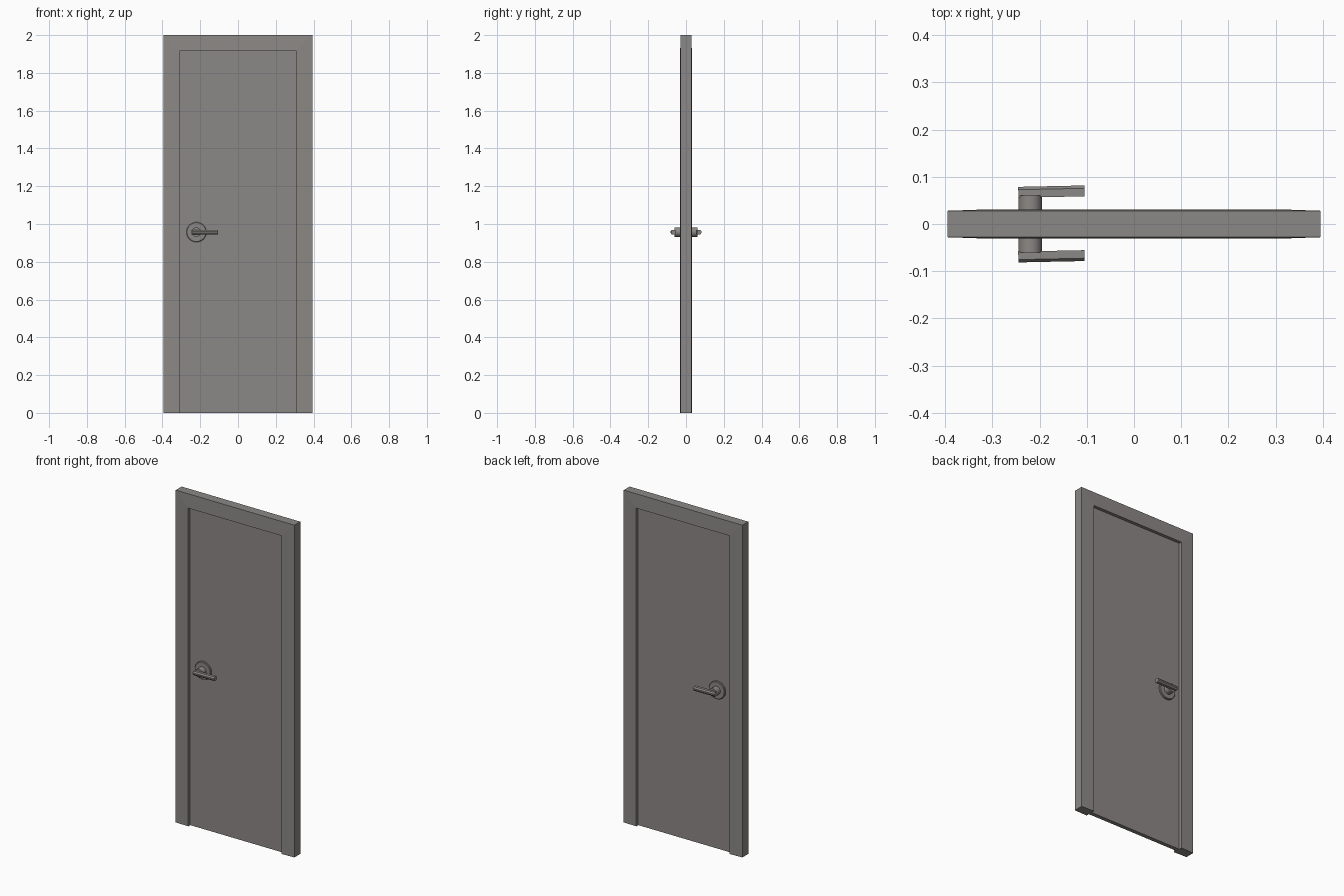
import bpy, bmesh, math
from mathutils import Matrix, Vector

if "Cube" in bpy.data.objects:
    bpy.data.objects.remove(bpy.data.objects["Cube"])

grey = bpy.data.materials.new("warm_grey")
grey.diffuse_color = (0.26, 0.246, 0.236, 1)
grey.use_nodes = True
grey.node_tree.nodes["Principled BSDF"].inputs["Base Color"].default_value = grey.diffuse_color

HALF_W, HEIGHT = 0.395, 2.0
OPEN_W, OPEN_H = 0.31, 1.915
LEAF_Y = 0.012
HANDLE_X, HANDLE_Z = -0.22, 0.957


def make_object(name, bm, smooth=False):
    bmesh.ops.recalc_face_normals(bm, faces=bm.faces)
    mesh = bpy.data.meshes.new(name)
    bm.to_mesh(mesh)
    bm.free()
    mesh.materials.append(grey)
    obj = bpy.data.objects.new(name, mesh)
    bpy.context.collection.objects.link(obj)
    if smooth:
        bpy.ops.object.select_all(action='DESELECT')
        obj.select_set(True)
        bpy.context.view_layer.objects.active = obj
        bpy.ops.object.shade_smooth_by_angle(angle=math.radians(30))
    return obj


def skin(bm, rings):
    """Join matching rings of points into a capped tube."""
    vs = [[bm.verts.new(p) for p in ring] for ring in rings]
    n = len(vs[0])
    for a, b in zip(vs, vs[1:]):
        for i in range(n):
            j = (i + 1) % n
            bm.faces.new((a[i], a[j], b[j], b[i]))
    bm.faces.new(vs[0])
    bm.faces.new(vs[-1])


# Door frame: mitred surround, slightly thicker at its inner edge
outer = [(-HALF_W, 0), (-HALF_W, HEIGHT), (HALF_W, HEIGHT), (HALF_W, 0)]
inner = [(-OPEN_W, 0), (-OPEN_W, OPEN_H), (OPEN_W, OPEN_H), (OPEN_W, 0)]
bm = bmesh.new()
skin(bm, [[(ox, -0.028, oz), (ox, 0.028, oz), (ix, 0.031, iz), (ix, -0.031, iz)]
          for (ox, oz), (ix, iz) in zip(outer, inner)])
make_object("door_frame", bm)

# Door leaf, recessed on both sides
bm = bmesh.new()
bmesh.ops.create_cube(bm, size=1, matrix=Matrix.Translation((0, 0, OPEN_H / 2))
                      @ Matrix.Diagonal((2 * OPEN_W, 2 * LEAF_Y, OPEN_H, 1)))
make_object("door_leaf", bm)


def turned(name, profile, side):
    """Round part around the handle axis from (radius, distance) pairs."""
    bm = bmesh.new()
    steps = [2 * math.pi * i / 32 for i in range(32)]
    skin(bm, [[(HANDLE_X + r * math.cos(a), side * y, HANDLE_Z + r * math.sin(a))
               for a in steps] for r, y in profile])
    make_object(name, bm, smooth=True)


# Handles on both faces
for side, label in ((-1, "front"), (1, "back")):
    turned(label + "_rose", [(0.053, LEAF_Y - 0.002), (0.053, 0.020), (0.050, 0.023)], side)
    turned(label + "_handle_stem", [(0.025, LEAF_Y), (0.025, 0.060)], side)

    # Lever: flat-backed bar with a chamfered outer face, turned very slightly
    section = [(0.057, -0.012), (0.057, 0.012), (0.074, 0.012),
               (0.080, 0.004), (0.080, -0.004), (0.074, -0.012)]
    bm = bmesh.new()
    skin(bm, [[(x, side * y, HANDLE_Z + z) for y, z in section]
              for x in (-0.245, -0.105)])
    pivot = Vector((HANDLE_X + 0.04, side * 0.068, HANDLE_Z))
    bmesh.ops.rotate(bm, cent=pivot, matrix=Matrix.Rotation(math.radians(1.2), 3, 'Z'),
                     verts=bm.verts)
    make_object(label + "_handle_lever", bm)
